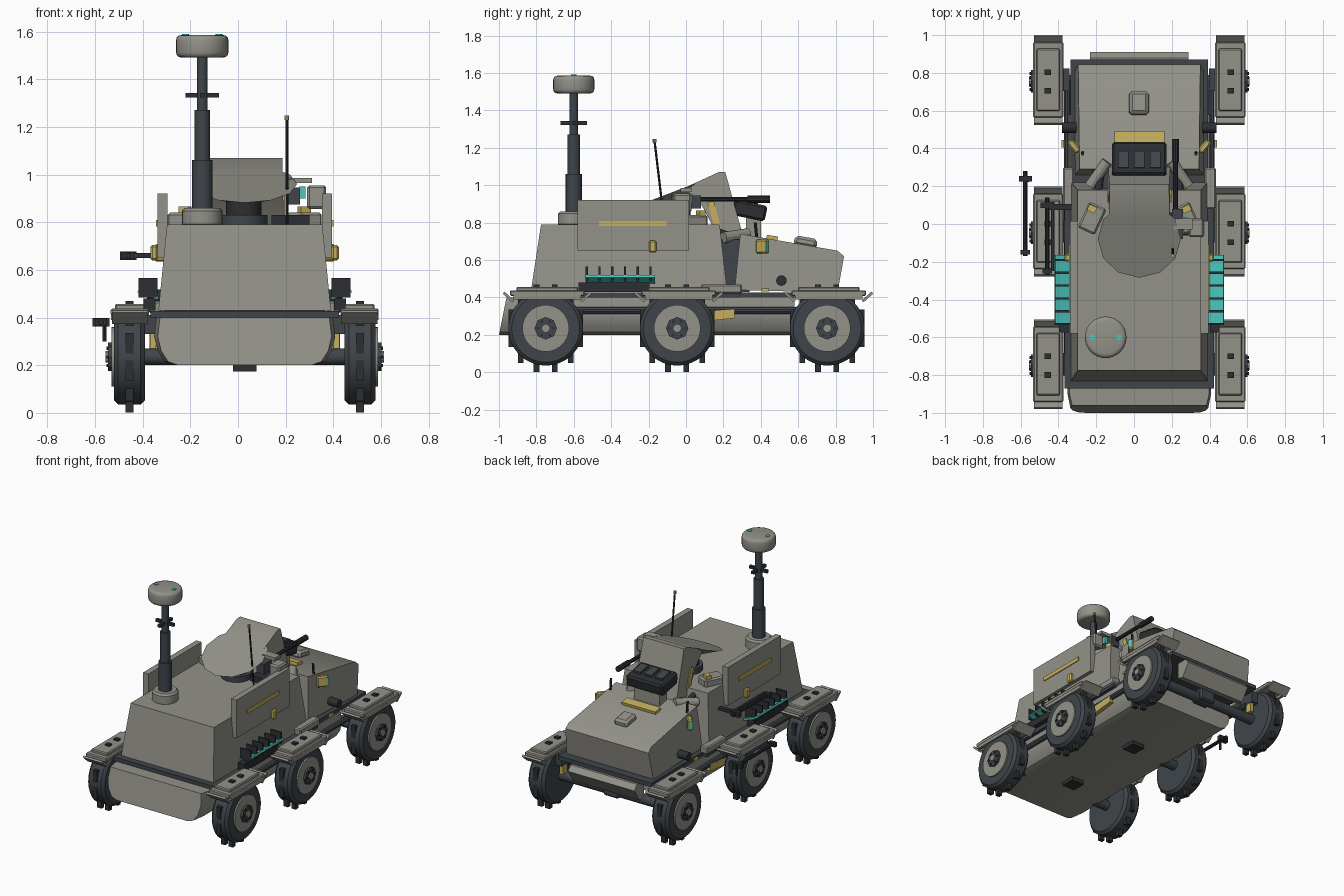
import bpy, bmesh
from math import radians, sin, cos, pi
from mathutils import Matrix, Vector, Euler

if "Cube" in bpy.data.objects:
    bpy.data.objects.remove(bpy.data.objects["Cube"])

CX = 0.028  # symmetry line of the vehicle
SIDES = (("left", 1), ("right", -1))


def material(name, rgb):
    m = bpy.data.materials.new(name)
    m.use_nodes = True
    m.diffuse_color = (*rgb, 1)
    m.node_tree.nodes["Principled BSDF"].inputs["Base Color"].default_value = (*rgb, 1)
    return m


GREY = material("warm grey", (0.29, 0.285, 0.25))
DARK = material("slate", (0.05, 0.06, 0.07))
BLACK = material("gunmetal", (0.025, 0.028, 0.032))
YELLOW = material("yellow", (0.55, 0.43, 0.11))
TEAL = material("teal", (0.07, 0.58, 0.52))


def finish(name, bm, mat, matrix=Matrix(), bevel=0, smooth=False):
    if bevel:
        sharp = [e for e in bm.edges if len(e.link_faces) == 2 and e.calc_face_angle() > 0.4]
        bmesh.ops.bevel(bm, geom=sharp, offset=bevel, segments=3 if bevel > 0.02 else 1,
                        profile=0.5, affect='EDGES', clamp_overlap=True)
    bmesh.ops.recalc_face_normals(bm, faces=bm.faces)
    me = bpy.data.meshes.new(name)
    bm.to_mesh(me)
    bm.free()
    me.transform(matrix)
    me.materials.append(mat)
    ob = bpy.data.objects.new(name, me)
    bpy.context.scene.collection.objects.link(ob)
    if smooth:
        bpy.ops.object.select_all(action='DESELECT')
        ob.select_set(True)
        bpy.context.view_layer.objects.active = ob
        bpy.ops.object.shade_smooth_by_angle(angle=radians(35))
    return ob


def place(loc, rot):
    return Matrix.Translation(loc) @ Euler([radians(a) for a in rot]).to_matrix().to_4x4()


def box(name, loc, size, mat, rot=(0, 0, 0), bevel=0, taper=1):
    bm = bmesh.new()
    bmesh.ops.create_cube(bm, size=1)
    for v in bm.verts:
        k = taper if v.co.z > 0 else 1
        v.co = Vector((v.co.x * size[0] * k, v.co.y * size[1] * k, v.co.z * size[2]))
    return finish(name, bm, mat, place(loc, rot), bevel, bevel > 0.02)


def cyl(name, loc, r, depth, mat, rot=(0, 0, 0), segs=24, bevel=0, r2=None):
    bm = bmesh.new()
    bmesh.ops.create_cone(bm, cap_ends=True, segments=segs, radius1=r,
                          radius2=r if r2 is None else r2, depth=depth)
    return finish(name, bm, mat, place(loc, rot), bevel, segs > 12)


def rod(name, a, b, r, mat, segs=10):
    a, b = Vector(a), Vector(b)
    rot = (b - a).to_track_quat('Z', 'Y').to_euler()
    return cyl(name, (a + b) / 2, r, (b - a).length, mat, [a * 180 / pi for a in rot], segs)


def prism(name, profile, half, mat, bevel=0, taper=1):
    """Extrude a (y, z) side profile across x, narrowing towards the top."""
    bm = bmesh.new()
    z0, z1 = min(p[1] for p in profile), max(p[1] for p in profile)
    loops = []
    for s in (-1, 1):
        loops.append([bm.verts.new((CX + s * half * (1 + (taper - 1) * (z - z0) / (z1 - z0)), y, z))
                      for y, z in profile])
    n = len(profile)
    bm.faces.new(loops[0])
    bm.faces.new(loops[1][::-1])
    for i in range(n):
        j = (i + 1) % n
        bm.faces.new((loops[0][i], loops[1][i], loops[1][j], loops[0][j]))
    return finish(name, bm, mat, bevel=bevel, smooth=bevel > 0.02)


# Lower tub: rounded cross-section, nose raked back towards the deck
half = [(0.29, 0.2), (0.335, 0.215), (0.365, 0.26), (0.38, 0.32), (0.37, 0.4)]
section = half + [(-x, z) for x, z in half[::-1]]
bm = bmesh.new()
front = [bm.verts.new((CX + x * 0.96, -1 + (z - 0.2) * 0.2, z)) for x, z in section]
mid = [bm.verts.new((CX + x, -0.9, z)) for x, z in section]
back = [bm.verts.new((CX + x, 0.58, z)) for x, z in section]
for a, b in ((front, mid), (mid, back)):
    for i in range(len(section)):
        j = (i + 1) % len(section)
        bm.faces.new((a[i], a[j], b[j], b[i]))
bm.faces.new(front)
bm.faces.new(back[::-1])
finish("lower_tub", bm, GREY, smooth=True)
for y in (-0.6, 0.03):
    box("belly_hatch", (CX, y, 0.188), (0.1, 0.1, 0.03), BLACK)
prism("rear_skid", [(0.8, 0.28), (0.85, 0.27), (0.91, 0.36), (0.88, 0.395), (0.8, 0.395)], 0.26, GREY, 0.01)

# Deck frame
box("front_deck", (CX, -0.29, 0.413), (0.79, 1.16, 0.028), DARK)
box("rear_deck", (CX, 0.57, 0.413), (0.73, 0.6, 0.028), DARK)

# Two rounded bodies and the joint between them
prism("front_body", [(-0.83, 0.43), (-0.775, 0.79), (0.18, 0.79), (0.22, 0.43)], 0.362, GREY, 0.06, 0.9)
prism("rear_body", [(0.26, 0.44), (0.29, 0.74), (0.81, 0.65), (0.845, 0.62), (0.81, 0.425)], 0.34, GREY, 0.045, 0.93)
box("body_joint", (CX, 0.24, 0.57), (0.5, 0.2, 0.28), DARK)
box("roof_unit", (0.026, 0.64, 0.697), (0.11, 0.13, 0.05), GREY, (-10, 0, 0), 0.015, 0.9)
box("yellow_bar", (CX, 0.46, 0.715), (0.265, 0.06, 0.03), YELLOW, (-9, 0, 0))

# Turret: pedestal, tilted dish, head block and rear module
cyl("dish_pedestal", (0.024, -0.05, 0.84), 0.075, 0.12, BLACK)
cyl("dish_collar", (0.024, -0.05, 0.81), 0.1, 0.04, DARK)
cyl("dish", (CX, -0.07, 0.937), 0.1, 0.05, GREY, (21, 0, 0), 12, r2=0.22)
prism("head_block", [(-0.01, 0.985), (0.175, 1.07), (0.21, 1.07), (0.305, 0.73), (0.17, 0.73), (0.08, 0.9)],
      0.165, GREY, 0.022, 0.96)
box("rear_module", (CX, 0.34, 0.865), (0.29, 0.18, 0.085), BLACK, (-12, 0, 0), 0.012)
for i in (-1, 0, 1):
    box("module_ridge", (CX + i * 0.085, 0.34, 0.91), (0.055, 0.09, 0.03), DARK, (-12, 0, 0))
box("module_bracket", (CX, 0.36, 0.775), (0.2, 0.08, 0.12), GREY)

# Gun and its mount
rod("gun_barrel", (0.22, 0.02, 0.925), (0.22, 0.45, 0.925), 0.013, BLACK)
rod("gun_muzzle", (0.22, 0.33, 0.925), (0.22, 0.45, 0.925), 0.019, BLACK)
box("gun_body", (0.23, 0.0, 0.91), (0.06, 0.16, 0.07), DARK)
box("gun_feed", (0.33, -0.02, 0.905), (0.08, 0.1, 0.1), GREY, bevel=0.01)
box("gun_arm", (0.26, 0.0, 0.975), (0.1, 0.06, 0.022), GREY)
box("gun_base", (0.22, 0.0, 0.81), (0.16, 0.12, 0.04), BLACK)
box("gun_sight", (0.27, 0.02, 0.925), (0.025, 0.03, 0.05), TEAL)

# Whip antenna
rod("antenna", (0.205, -0.115, 0.79), (0.205, -0.168, 1.235), 0.006, BLACK, 8)
cyl("antenna_tip", (0.205, -0.168, 1.238), 0.01, 0.02, YELLOW, segs=8)

# Telescopic sensor mast
MX, MY = -0.15, -0.6
cyl("mast_base", (MX, MY, 0.82), 0.085, 0.08, GREY, bevel=0.012)
for z0, z1, r in ((0.8, 1.06, 0.043), (1.06, 1.27, 0.033), (1.27, 1.5, 0.023)):
    cyl("mast_stage", (MX, MY, (z0 + z1) / 2), r, z1 - z0, DARK, segs=20)
box("mast_crossbar", (MX, MY, 1.333), (0.14, 0.02, 0.02), BLACK)
box("mast_crossbar", (MX, MY, 1.333), (0.02, 0.14, 0.02), BLACK)
cyl("sensor_head", (MX, MY, 1.538), 0.11, 0.095, GREY, segs=32, bevel=0.022)
for s in (-1, 1):
    cyl("sensor_lens", (MX + s * 0.07, MY, 1.586), 0.014, 0.009, TEAL, segs=16)


def lugs(name, x, y, z):
    bm = bmesh.new()
    for k in range(12):
        a = radians(15 + 30 * k)
        m = Matrix.Translation((x, y + 0.19 * sin(a), z + 0.19 * cos(a)))
        bmesh.ops.create_cube(bm, size=1, matrix=m @ Matrix.Diagonal((0.034, 0.03, 0.1, 1)))
    # side lugs stay inside the tyre outline
    for v in bm.verts:
        v.co.y = max(y - 0.2, min(y + 0.2, v.co.y))
    finish(name, bm, BLACK)


# Wheels, axles and fenders
for y in (-0.75, -0.047, 0.755):
    z = 0.235
    rod("axle", (CX - 0.45, y, z), (CX + 0.45, y, z), 0.035, DARK, 16)
    box("axle_housing", (CX, y, 0.25), (0.12, 0.1, 0.09), DARK, bevel=0.01)
    for side, s in SIDES:
        x = CX + s * 0.484
        cyl(side + "_tyre", (x, y, z), 0.2, 0.13, DARK, (0, 90, 0), 32, 0.018)
        lugs(side + "_tyre_lugs", x, y, z)
        cyl(side + "_hub_disc", (x + s * 0.045, y, z), 0.125, 0.06, GREY, (0, 90, 0), 32)
        cyl(side + "_hub_cap", (x + s * 0.07, y, z), 0.06, 0.04, DARK, (0, 90, 0), 8)
        cyl(side + "_hub_nut", (x + s * 0.08, y, z), 0.024, 0.04, GREY, (0, 90, 0), 8)
        for k in range(6):
            a = k * pi / 3
            cyl(side + "_hub_bolt", (x + s * 0.09, y + 0.042 * cos(a), z + 0.042 * sin(a)),
                0.008, 0.012, BLACK, (0, 90, 0), 6)
        fx, fy = CX + s * 0.482, y + 0.008
        box(side + "_fender", (fx, fy, 0.423), (0.16, 0.4, 0.03), GREY, bevel=0.006)
        box(side + "_fender_cap", (fx, fy, 0.444), (0.125, 0.33, 0.026), GREY, bevel=0.006)
        box(side + "_fender_skirt", (fx + s * 0.07, fy, 0.405), (0.018, 0.36, 0.03), GREY)
        box(side + "_fender_bracket", (CX + s * 0.4, fy, 0.37), (0.06, 0.12, 0.08), DARK)
        for e in (-1, 1):
            box(side + "_fender_flap", (fx, fy + e * 0.207, 0.402), (0.15, 0.07, 0.014), GREY, (e * 42, 0, 0))

# Side equipment mirrored about the centre line
for side, s in SIDES:
    def X(d):
        return CX + s * d
    box(side + "_armour_plate", (X(0.345), -0.282, 0.785), (0.042, 0.595, 0.27), GREY)
    box(side + "_plate_stripe", (X(0.368), -0.285, 0.795), (0.008, 0.36, 0.028), YELLOW)
    box(side + "_plate_lamp", (X(0.38), -0.178, 0.672), (0.03, 0.04, 0.065), YELLOW, bevel=0.008)
    box(side + "_radiator_tray", (X(0.4), -0.385, 0.455), (0.05, 0.38, 0.05), BLACK)
    box(side + "_radiator_panel", (X(0.405), -0.35, 0.497), (0.09, 0.37, 0.014), TEAL, (0, -s * 20, 0))
    for k in range(6):
        box(side + "_radiator_fin", (X(0.405), -0.53 + k * 0.068, 0.525), (0.08, 0.012, 0.08), BLACK)
    box(side + "_side_box", (X(0.375), 0.19, 0.445), (0.06, 0.22, 0.05), GREY, bevel=0.008)
    box(side + "_suspension_arm", (X(0.385), 0.13, 0.3), (0.03, 0.26, 0.05), YELLOW, (6, 0, 0))
    for y in (-0.72, 0.78):
        box(side + "_strut", (X(0.385), y, 0.3), (0.025, 0.05, 0.07), YELLOW)
    rod(side + "_frame_tube", (X(0.38), -0.72, 0.33), (X(0.38), 0.76, 0.33), 0.02, DARK)
    box(side + "_lamp_frame", (X(0.345), 0.41, 0.672), (0.035, 0.075, 0.075), YELLOW, (0, 0, -s * 40), 0.008)
    box(side + "_lamp_lens", (X(0.36), 0.415, 0.672), (0.018, 0.05, 0.05), TEAL, (0, 0, -s * 40))
    box(side + "_lamp_marker", (X(0.405), 0.425, 0.44), (0.015, 0.04, 0.015), YELLOW)
    rod(side + "_lamp_stem", (X(0.3), 0.38, 0.7), (X(0.3), 0.37, 0.8), 0.008, BLACK, 8)
    cyl(side + "_tow_knob", (X(0.36), 0.51, 0.49), 0.028, 0.1, BLACK, (0, 90, 0), 16)
    box(side + "_head_stripe", (X(0.166), 0.15, 0.845), (0.008, 0.035, 0.14), YELLOW, (15, 0, 0))
    box(side + "_hinge_block", (X(0.25), 0.03, 0.81), (0.1, 0.15, 0.06), GREY, (0, 0, s * 25), 0.01)
    box(side + "_hinge_lamp", (X(0.25), 0.08, 0.85), (0.045, 0.035, 0.03), YELLOW, (0, 0, s * 25))
    rod(side + "_link_arm", (X(0.26), 0.2, 0.72), (X(0.17), 0.33, 0.74), 0.03, GREY, 12)
    rod(side + "_link_piston", (X(0.22), 0.14, 0.76), (X(0.2), 0.32, 0.7), 0.02, BLACK, 12)

# Tool rails carried on one flank only
for x, y0, y1, z in ((-0.46, -0.27, 0.14, 0.66), (-0.575, -0.17, 0.28, 0.38)):
    rod("tool_rail", (x, y0, z), (x, y1, z), 0.012, BLACK)
    box("tool_clamp", (x, y1 - 0.04, z), (0.07, 0.03, 0.035), BLACK)
    box("tool_clamp", (x, y0 + 0.02, z), (0.05, 0.025, 0.03), BLACK)
rod("tool_rail", (-0.43, -0.25, 0.66), (-0.43, 0.12, 0.66), 0.01, DARK)
box("tool_bracket", (-0.39, 0.09, 0.66), (0.12, 0.03, 0.02), BLACK)
rod("tool_handle", (-0.56, 0.23, 0.38), (-0.56, 0.23, 0.3), 0.008, BLACK, 8)
